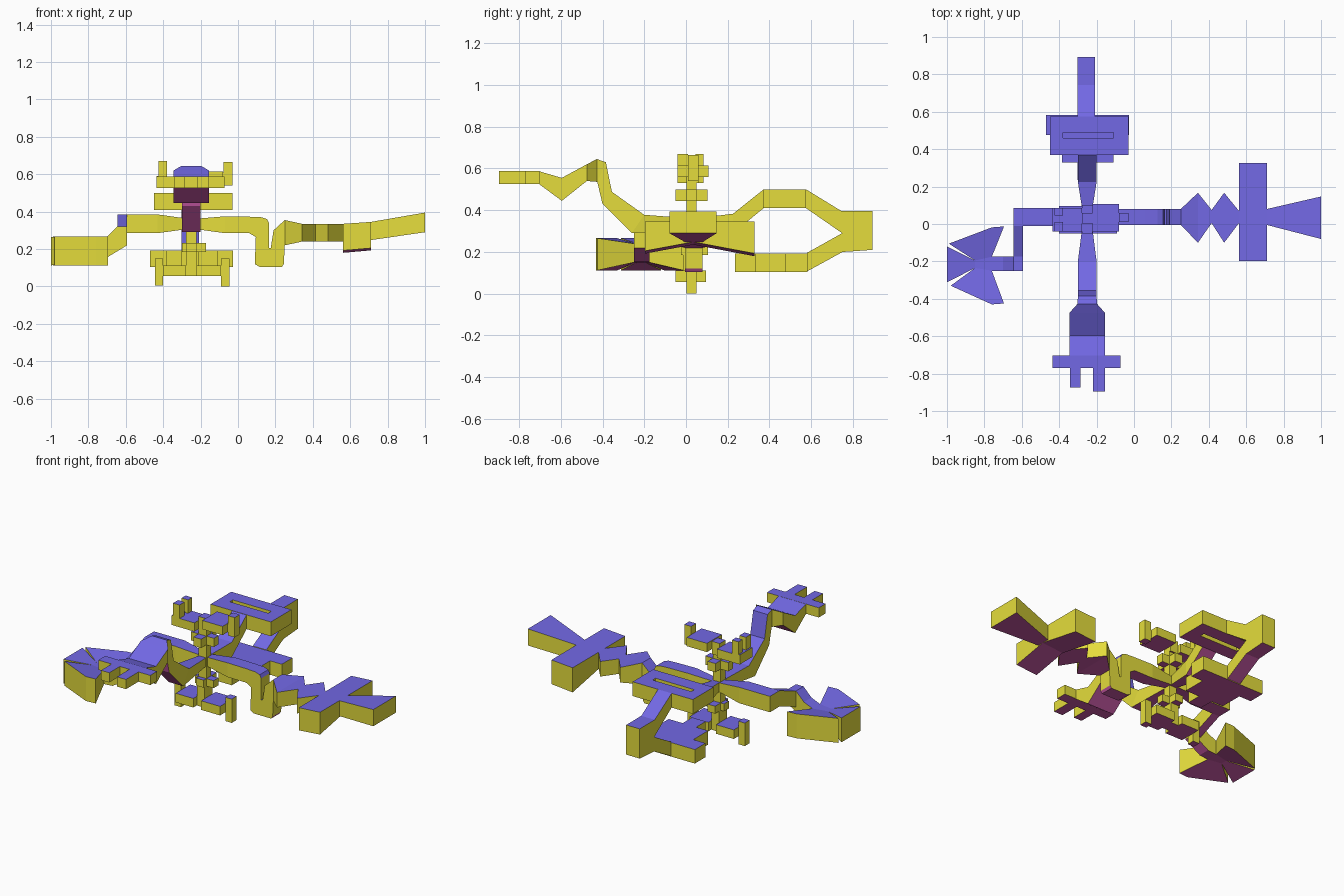
import bpy, bmesh

# Three flat colours, chosen by face direction
def material(name, rgb):
    m = bpy.data.materials.new(name)
    m.diffuse_color = (*rgb, 1)
    return m

MATS = [material("mustard yellow", (0.78, 0.72, 0.045)),
        material("violet blue", (0.17, 0.14, 0.78)),
        material("plum", (0.58, 0.1, 0.38))]

def finish(name, bm):
    bmesh.ops.recalc_face_normals(bm, faces=bm.faces)
    for f in bm.faces:
        f.normal_update()
        f.material_index = 1 if f.normal.z > 0.1 else 2 if f.normal.z < -0.1 else 0
    me = bpy.data.meshes.new(name)
    bm.to_mesh(me)
    bm.free()
    for m in MATS:
        me.materials.append(m)
    bpy.context.collection.objects.link(bpy.data.objects.new(name, me))

def add_loft(bm, rings):
    """Skin equal-length rings of points and cap the ends."""
    vs = [[bm.verts.new(p) for p in r] for r in rings]
    n = len(vs[0])
    for a, b in zip(vs, vs[1:]):
        for i in range(n):
            j = (i + 1) % n
            bm.faces.new((a[i], a[j], b[j], b[i]))
    bm.faces.new(vs[0])
    bm.faces.new(vs[-1])

def loft(name, rings):
    bm = bmesh.new()
    add_loft(bm, rings)
    finish(name, bm)

def boxes(name, *specs):
    """Each spec: x0, x1, y0, y1, z0, z1."""
    bm = bmesh.new()
    for x0, x1, y0, y1, z0, z1 in specs:
        add_loft(bm, [[(x0, y0, z), (x1, y0, z), (x1, y1, z), (x0, y1, z)] for z in (z0, z1)])
    finish(name, bm)

def extrude(name, axis, lo, hi, pts):
    """Extrude a 2D outline along x or y."""
    place = {"x": lambda p, t: (t, p[0], p[1]), "y": lambda p, t: (p[0], t, p[1])}[axis]
    loft(name, [[place(p, t) for p in pts] for t in (lo, hi)])

def along_x(name, secs):
    """Sections: x, y0, y1, z0, z1."""
    loft(name, [[(x, y0, z0), (x, y1, z0), (x, y1, z1), (x, y0, z1)] for x, y0, y1, z0, z1 in secs])

def along_y(name, secs):
    """Sections: top y, top z, bottom y, bottom z, half width."""
    loft(name, [[(CX - w, yt, zt), (CX + w, yt, zt), (CX + w, yb, zb), (CX - w, yb, zb)]
                for yt, zt, yb, zb, w in secs])

CX = -0.25

# Right arm: waist, dip, zigzag, crossbar and flared tip
along_x("right_arm", [(CX, 0.015, 0.06, 0.31, 0.36), (-0.07, -0.005, 0.08, 0.285, 0.375),
                      (0.06, -0.005, 0.08, 0.285, 0.373)])
extrude("right_arm_dip", "y", -0.005, 0.08, [
    (0.06, 0.373), (0.125, 0.37), (0.155, 0.36), (0.165, 0.34), (0.165, 0.205), (0.175, 0.205),
    (0.19, 0.30), (0.25, 0.355), (0.25, 0.22), (0.245, 0.12), (0.235, 0.105), (0.115, 0.105),
    (0.09, 0.12), (0.095, 0.265), (0.06, 0.285)])
along_x("right_zigzag", [(0.25, -0.005, 0.08, 0.22, 0.355), (0.342, -0.1, 0.167, 0.24, 0.335),
                         (0.415, 0.005, 0.075, 0.24, 0.335), (0.482, -0.1, 0.167, 0.24, 0.335),
                         (0.565, 0.01, 0.065, 0.24, 0.335)])
loft("right_crossbar", [[(0.562, y, b), (0.71, y, b + 0.013), (0.71, y, 0.345), (0.562, y, 0.335)]
                        for y, b in ((-0.197, 0.192), (0.035, 0.235), (0.327, 0.18))])
along_x("right_flare", [(0.71, -0.005, 0.08, 0.248, 0.345), (1.0, -0.08, 0.147, 0.29, 0.395)])

# Left arm: waist, sideways turn, drop and fan
along_x("left_arm", [(CX, 0.015, 0.06, 0.31, 0.36), (-0.43, -0.01, 0.085, 0.285, 0.385),
                     (-0.645, -0.01, 0.085, 0.285, 0.385)])
loft("left_turn", [[(-0.645, y, b), (-0.593, y, b), (-0.593, y, t), (-0.645, y, t)]
                   for y, b, t in ((-0.01, 0.285, 0.385), (-0.175, 0.22, 0.32), (-0.25, 0.22, 0.32))])
extrude("left_drop", "y", -0.25, -0.175, [
    (-0.593, 0.22), (-0.593, 0.32), (-0.645, 0.32), (-0.70, 0.265), (-0.76, 0.24),
    (-0.76, 0.15), (-0.70, 0.155)])

# Fan blades thicken from the hub (marked 0) to the tips (marked 1)
def blade(name, pts):
    loft(name, [[(x, y, hub + k * d) for x, y, k in pts] for hub, d in ((0.15, -0.038), (0.24, 0.026))])

blade("left_fan_hub", [(-0.76, -0.25, 0), (-0.76, -0.175, 0), (-0.85, -0.195, 0), (-0.85, -0.235, 0)])
blade("left_fan_back", [(-0.76, -0.175, 0), (-0.695, -0.013, 1), (-0.76, -0.018, 1),
                        (-0.99, -0.105, 1), (-0.85, -0.195, 0)])
blade("left_fan_middle", [(-0.85, -0.195, 0), (-1.0, -0.12, 1), (-1.0, -0.312, 1), (-0.85, -0.235, 0)])
blade("left_fan_front", [(-0.85, -0.235, 0), (-0.98, -0.33, 1), (-0.76, -0.43, 1),
                         (-0.695, -0.425, 1), (-0.76, -0.25, 0)])

# Front arm: rising strip, folded plate, crossbar and two prongs
along_y("front_arm", [(0.035, 0.36, 0.035, 0.31, 0.02), (-0.2, 0.378, -0.26, 0.29, 0.05),
                      (-0.355, 0.488, -0.40, 0.43, 0.05), (-0.384, 0.63, -0.425, 0.535, 0.05),
                      (-0.427, 0.645, -0.427, 0.536, 0.052), (-0.475, 0.62, -0.475, 0.54, 0.095),
                      (-0.595, 0.555, -0.595, 0.445, 0.095), (-0.705, 0.587, -0.705, 0.526, 0.095)])
boxes("front_crossbar", (-0.435, -0.073, -0.77, -0.702, 0.526, 0.587))
boxes("front_prongs", (-0.343, -0.285, -0.875, -0.77, 0.526, 0.587),
      (-0.218, -0.155, -0.895, -0.77, 0.526, 0.587))

# Back arm: rising strip, slotted plate, bend and stepped lower plate
along_y("back_arm", [(0.035, 0.36, 0.035, 0.31, 0.02), (0.225, 0.383, 0.225, 0.29, 0.05),
                     (0.372, 0.5, 0.372, 0.41, 0.05)])
Z = (0.41, 0.5)
boxes("back_slotted_plate", (-0.45, -0.03, 0.37, 0.46, *Z), (-0.45, -0.03, 0.49, 0.575, *Z),
      (-0.45, -0.38, 0.46, 0.49, *Z), (-0.11, -0.03, 0.46, 0.49, *Z))
extrude("back_bend", "x", -0.302, -0.208, [
    (0.575, 0.5), (0.743, 0.397), (0.893, 0.397), (0.893, 0.21), (0.75, 0.2), (0.58, 0.107),
    (0.58, 0.196), (0.748, 0.29), (0.575, 0.41)])
Z = (0.105, 0.193)
boxes("back_lower_plate", (-0.302, -0.208, 0.235, 0.33, *Z), (-0.385, -0.11, 0.33, 0.477, *Z),
      (-0.47, -0.028, 0.477, 0.583, *Z))

# Central column with collars
boxes("column", (-0.277, -0.222, 0.002, 0.05, 0.06, 0.58))
boxes("upper_collar", (-0.277, -0.222, -0.05, 0.102, 0.445, 0.5),
      (-0.33, -0.17, 0.002, 0.05, 0.445, 0.5))
boxes("lower_collar", (-0.277, -0.222, -0.025, 0.105, 0.185, 0.232),
      (-0.30, -0.172, 0.002, 0.05, 0.185, 0.232))

# Upper plate with end posts
boxes("upper_plate", (-0.405, -0.277, -0.04, 0.085, 0.53, 0.585),
      (-0.277, -0.222, 0.002, 0.06, 0.53, 0.61), (-0.222, -0.08, -0.04, 0.108, 0.56, 0.615))
boxes("upper_posts", (-0.425, -0.38, -0.04, 0.01, 0.585, 0.67), (-0.425, -0.38, 0.045, 0.085, 0.585, 0.67),
      (-0.435, -0.4, -0.04, 0.085, 0.53, 0.59),
      (-0.077, -0.03, 0.01, 0.06, 0.54, 0.665), (-0.09, -0.07, 0.01, 0.06, 0.56, 0.61))

# Lower plate with end posts
boxes("lower_plate", (-0.40, -0.277, -0.05, 0.095, 0.055, 0.112),
      (-0.277, -0.222, -0.015, 0.065, 0.055, 0.185), (-0.222, -0.09, -0.05, 0.095, 0.055, 0.112))
boxes("lower_posts", (-0.445, -0.40, 0.002, 0.05, 0.005, 0.15), (-0.09, -0.045, 0.002, 0.05, 0.0, 0.15))
